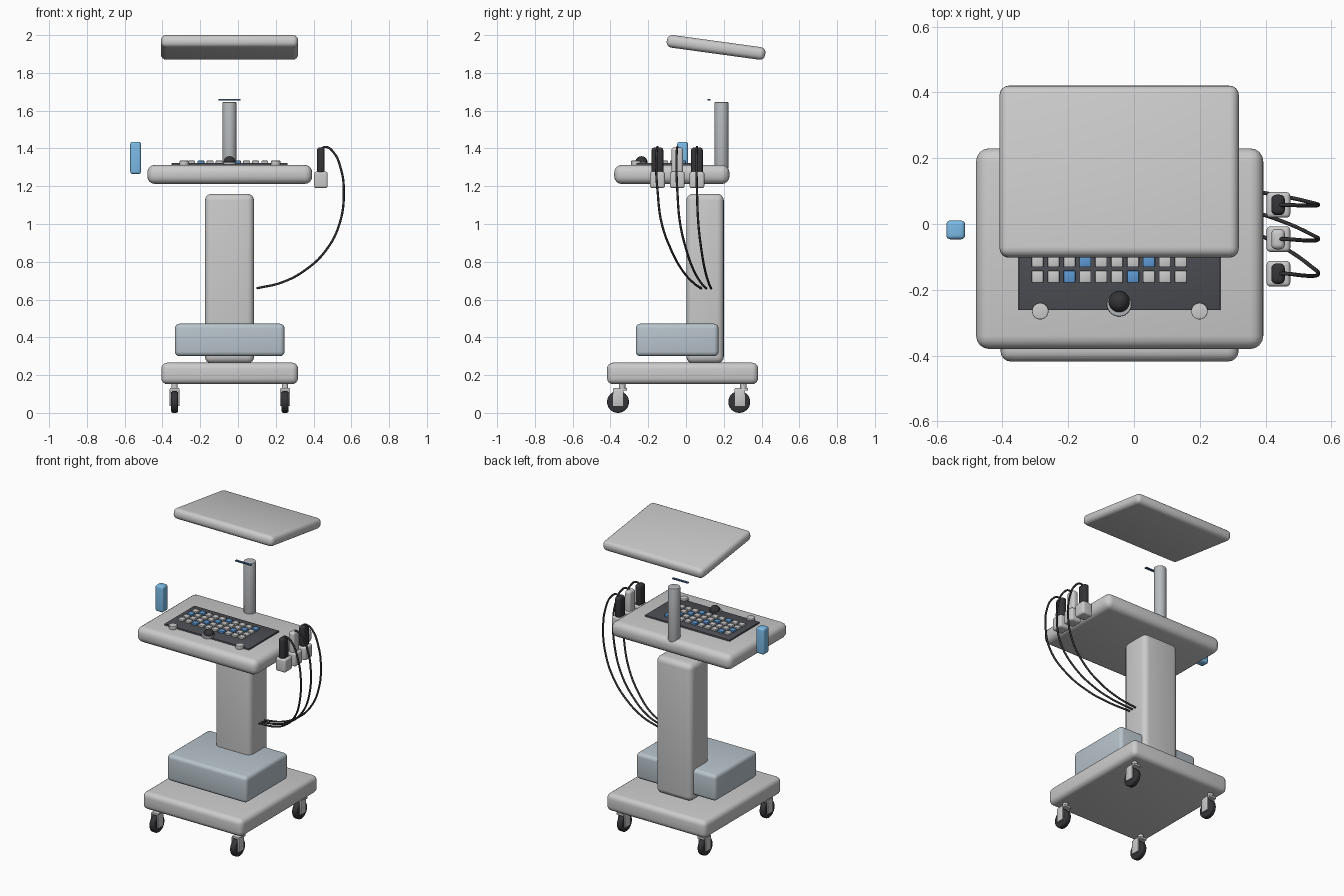
import bpy, bmesh, math
from mathutils import Matrix, Vector

if "Cube" in bpy.data.objects:
    bpy.data.objects.remove(bpy.data.objects["Cube"])


def material(name, rgb):
    m = bpy.data.materials.new(name)
    m.diffuse_color = (*rgb, 1)
    m.use_nodes = True
    m.node_tree.nodes["Principled BSDF"].inputs["Base Color"].default_value = m.diffuse_color
    return m


BLACK = material("black_plastic", (0.035, 0.035, 0.04))
DARK = material("dark_panel", (0.075, 0.078, 0.09))
BLUE = material("blue_key", (0.11, 0.32, 0.65))
LIGHT_BLUE = material("light_blue", (0.2, 0.5, 0.8))
COOL = material("cool_grey", (0.48, 0.55, 0.6))
STEEL = material("steel_grey", (0.48, 0.5, 0.52))
NAVY = material("dark_blue", (0.05, 0.12, 0.25))


def finish(bm, name, mat):
    me = bpy.data.meshes.new(name)
    bm.to_mesh(me)
    bm.free()
    ob = bpy.data.objects.new(name, me)
    bpy.context.collection.objects.link(ob)
    if mat:
        me.materials.append(mat)
    bpy.ops.object.select_all(action='DESELECT')
    ob.select_set(True)
    bpy.context.view_layer.objects.active = ob
    bpy.ops.object.shade_smooth_by_angle(angle=math.radians(35))
    return ob


def box(name, x, y, z, r=0.0, mat=None, seg=4):
    """Rounded box from (min, max) ranges on each axis."""
    bm = bmesh.new()
    bmesh.ops.create_cube(bm, size=1)
    bmesh.ops.scale(bm, vec=(x[1] - x[0], y[1] - y[0], z[1] - z[0]), verts=bm.verts)
    if r:
        bmesh.ops.bevel(bm, geom=bm.edges[:], offset=r, segments=seg, profile=0.5, affect='EDGES')
    ob = finish(bm, name, mat)
    ob.location = (sum(x) / 2, sum(y) / 2, sum(z) / 2)
    return ob


def cylinder(name, centre, radius, depth, axis='Z', r=0.0, mat=None, n=32):
    bm = bmesh.new()
    bmesh.ops.create_cone(bm, cap_ends=True, segments=n, radius1=radius, radius2=radius, depth=depth)
    if r:
        rim = [e for e in bm.edges if abs(e.verts[0].co.z - e.verts[1].co.z) < 1e-5]
        bmesh.ops.bevel(bm, geom=rim, offset=r, segments=3, profile=0.5, affect='EDGES')
    if axis == 'X':
        bmesh.ops.rotate(bm, verts=bm.verts, matrix=Matrix.Rotation(math.pi / 2, 3, 'Y'))
    ob = finish(bm, name, mat)
    ob.location = centre
    return ob


def around(c, size):
    return (c - size / 2, c + size / 2)


MID = -0.045  # centre line of the cart

# Main bodies
box("base", (-0.406, 0.318), (-0.418, 0.382), (0.152, 0.266), 0.032)
box("column", (-0.175, 0.085), (0.002, 0.2), (0.262, 1.16), 0.035)
box("electronics_box", (-0.334, 0.246), (-0.266, 0.172), (0.3, 0.472), 0.024, COOL)
box("console", (-0.48, 0.393), (-0.38, 0.23), (1.212, 1.313), 0.04)

# Monitor, tilted down toward the back, with its post and hinge strip
monitor = box("monitor", (-0.407, 0.32), around(0, 0.526), around(0, 0.067), 0.028)
monitor.location = (MID, 0.159, 1.935)
monitor.rotation_euler.x = math.radians(-7.8)
cylinder("monitor_post", (MID, 0.188, 1.47), 0.037, 0.35, r=0.004, mat=STEEL)
box("hinge_strip", around(MID, 0.115), around(0.121, 0.016), (1.655, 1.661), 0, NAVY)

# Control panel with keys, knobs and trackball
box("control_panel", (-0.351, 0.263), (-0.262, 0.05), (1.308, 1.323), 0.003, DARK, 2)
for row in range(4):
    for col in range(10):
        blue = (col - row - 2) % 4 == 0
        box(f"key_{row}_{col}", around(-0.293 + 0.0483 * col, 0.036),
            around(-0.16 + 0.047 * row, 0.036), (1.32, 1.335), 0.003,
            BLUE if blue else None, 2)
for s, x in (("left", -0.285), ("right", 0.199)):
    cylinder(f"knob_{s}", (x, -0.265, 1.323), 0.025, 0.024, r=0.003)
cylinder("trackball_ring", (MID, -0.244, 1.32), 0.037, 0.014, r=0.003, mat=STEEL)
bm = bmesh.new()
bmesh.ops.create_uvsphere(bm, u_segments=24, v_segments=16, radius=0.032)
finish(bm, "trackball", BLACK).location = (MID, -0.236, 1.327)

# Bottle beside the console
box("gel_bottle", around(-0.542, 0.057), around(-0.018, 0.057), (1.265, 1.435), 0.012, LIGHT_BLUE)

# Cable path: x, z and the fraction of the sideways drift
PATH = [(0.437, 1.395, 0), (0.463, 1.408, 0), (0.505, 1.38, -0.02), (0.545, 1.29, -0.03),
        (0.56, 1.18, 0.0), (0.54, 1.01, 0.09), (0.465, 0.86, 0.32),
        (0.35, 0.752, 0.58), (0.23, 0.69, 0.82), (0.1, 0.66, 1)]

# Probes with holders and cables
for i, (y, end, mat) in enumerate(((-0.151, 0.079, BLACK), (-0.046, 0.106, None), (0.058, 0.133, BLACK))):
    box(f"probe_holder_{i}", (0.403, 0.475), around(y, 0.078), (1.19, 1.277), 0.012)
    box(f"probe_{i}", around(0.438, 0.041), around(y, 0.062), (1.25, 1.405), 0.015, mat)
    cu = bpy.data.curves.new(f"probe_cable_{i}", 'CURVE')
    cu.dimensions = '3D'
    cu.bevel_depth = 0.006
    cu.bevel_resolution = 2
    cu.use_fill_caps = True
    sp = cu.splines.new('BEZIER')
    sp.resolution_u = 8
    sp.bezier_points.add(len(PATH) - 1)
    for p, (x, z, f) in zip(sp.bezier_points, PATH):
        p.co = Vector((x, y + (end - y) * f, z))
        p.handle_left_type = p.handle_right_type = 'AUTO'
    cu.materials.append(BLACK)
    bpy.context.collection.objects.link(bpy.data.objects.new(cu.name, cu))

# Casters
for sx, x in (("left", -0.336), ("right", 0.249)):
    for sy, y in (("front", -0.36), ("back", 0.282)):
        tag = f"{sy}_{sx}"
        cylinder(f"wheel_{tag}", (x, y, 0.058), 0.058, 0.036, 'X', 0.009, BLACK)
        for k, side in (("inner", -1), ("outer", 1)):
            box(f"caster_plate_{k}_{tag}", around(x + side * 0.0225, 0.009),
                around(y + 0.002, 0.056), (0.036, 0.126), 0.002, None, 2)
        box(f"caster_bridge_{tag}", around(x, 0.05), around(y + 0.012, 0.07), (0.118, 0.132), 0.002, None, 2)
        cylinder(f"caster_stem_{tag}", (x, y + 0.022, 0.142), 0.017, 0.04)
